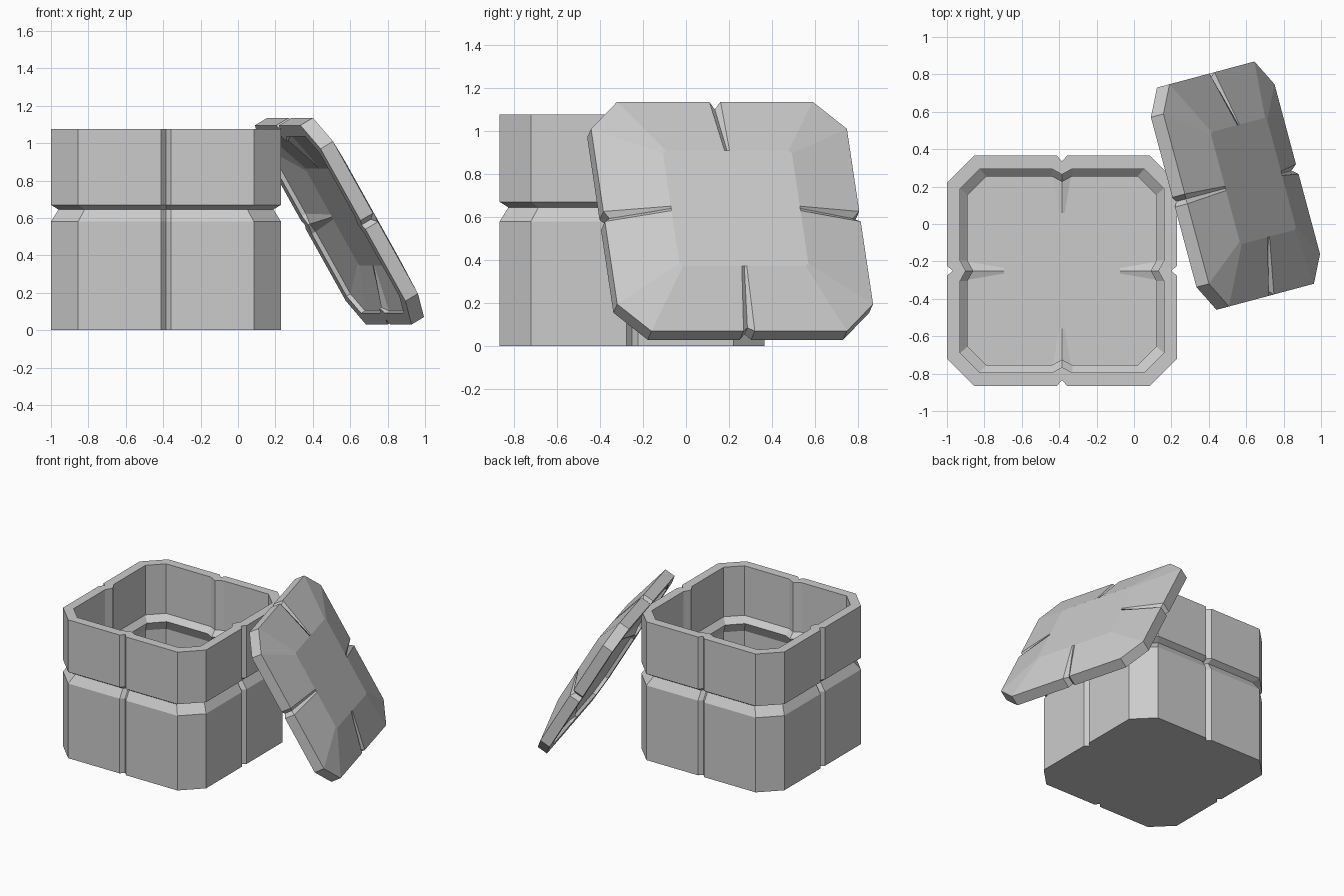
import bpy, bmesh
from math import radians
from mathutils import Matrix, Vector

if "Cube" in bpy.data.objects:
    bpy.data.objects.remove(bpy.data.objects["Cube"])


def ring(bm, half, flat, notch_w, notch_d, z, lift=0.0):
    """Chamfered square loop with a V notch in the middle of each side."""
    side = [(half, -flat, z), (half, -notch_w, z), (half - notch_d, 0, z + lift),
            (half, notch_w, z), (half, flat, z)]
    verts = []
    for k in range(4):
        turn = Matrix.Rotation(radians(90 * k), 3, 'Z')
        verts += [bm.verts.new(turn @ Vector(p)) for p in side]
    return verts


def shell(name, profile, matrix):
    """Bridge the loops in order and cap the first and last one."""
    bm = bmesh.new()
    rings = [ring(bm, *p) for p in profile]
    for a, b in zip(rings, rings[1:]):
        n = len(a)
        for i in range(n):
            j = (i + 1) % n
            bm.faces.new((a[i], a[j], b[j], b[i]))
    bm.faces.new(rings[0][::-1])
    bm.faces.new(rings[-1])
    bmesh.ops.recalc_face_normals(bm, faces=bm.faces)
    mesh = bpy.data.meshes.new(name)
    bm.to_mesh(mesh)
    bm.free()
    obj = bpy.data.objects.new(name, mesh)
    obj.matrix_world = matrix
    bpy.context.collection.objects.link(obj)
    return obj


# Open box: outer wall with groove, flat rim, inner wall with ridge, floor
box_profile = [
    (0.615, 0.470, 0.027, 0.03, 0.0),
    (0.615, 0.470, 0.027, 0.03, 0.58),
    (0.575, 0.435, 0.027, 0.03, 0.645),
    (0.615, 0.470, 0.027, 0.03, 0.67),
    (0.615, 0.470, 0.027, 0.03, 1.075),
    (0.545, 0.440, 0.055, 0.03, 1.075),
    (0.545, 0.440, 0.055, 0.03, 0.69),
    (0.505, 0.405, 0.055, 0.03, 0.65),
    (0.545, 0.440, 0.055, 0.03, 0.57),
    (0.545, 0.440, 0.055, 0.03, 0.07, 0.02),
    (0.310, 0.295, 0.015, 0.00, 0.07),
]
shell("box", box_profile, Matrix.Translation((-0.385, -0.25, 0)))

# Lid: raised plateau, sloped top, rim, hollow underside
lid_profile = [
    (0.310, 0.295, 0.012, 0.00, 0.155),
    (0.615, 0.470, 0.027, 0.03, 0.08, -0.02),
    (0.615, 0.470, 0.027, 0.03, 0.0),
    (0.545, 0.440, 0.055, 0.03, 0.0),
    (0.545, 0.440, 0.055, 0.03, 0.025, -0.015),
    (0.300, 0.285, 0.015, 0.00, 0.085),
]
# The lid leans against the side of the box
lean = (Matrix.Translation((0.509, 0.196, 0.5625))
        @ Matrix.Rotation(radians(15), 4, 'Z')
        @ Matrix.Rotation(radians(60), 4, 'Y'))
shell("lid", lid_profile, lean)
